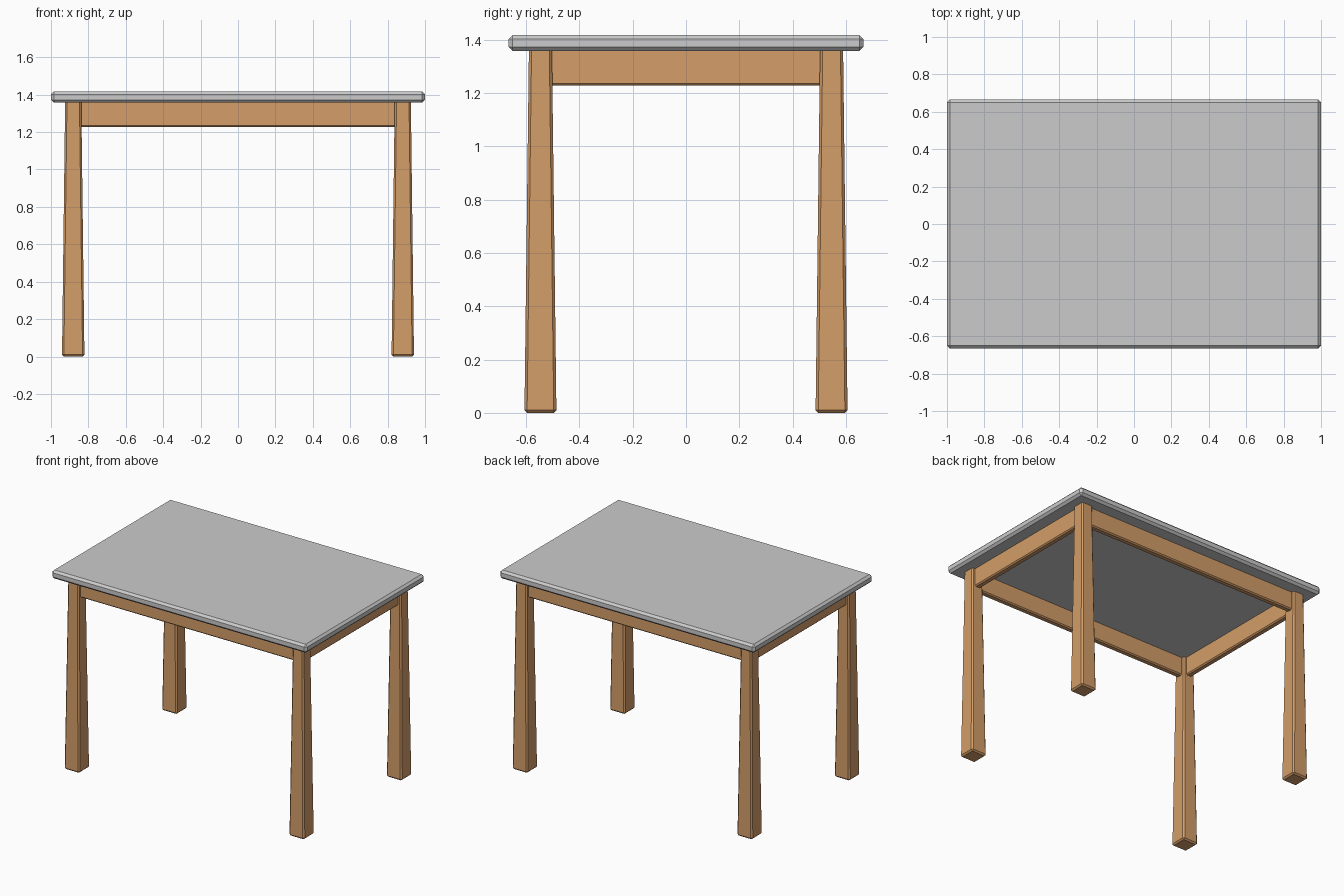
import bpy, bmesh

if "Cube" in bpy.data.objects:
    bpy.data.objects.remove(bpy.data.objects["Cube"])

wood = bpy.data.materials.new("wood")
wood.diffuse_color = (0.66, 0.34, 0.14, 1)
wood.use_nodes = True
wood.node_tree.nodes["Principled BSDF"].inputs["Base Color"].default_value = wood.diffuse_color


def box(name, lo, hi, bevel, mat=None, top_scale=1.0):
    """Chamfered box between two corners; the top can be tapered about its centre."""
    mid = [(a + b) / 2 for a, b in zip(lo, hi)]
    size = [b - a for a, b in zip(lo, hi)]
    bm = bmesh.new()
    bmesh.ops.create_cube(bm, size=1)
    for v in bm.verts:
        s = top_scale if v.co.z > 0 else 1.0
        v.co.x *= size[0] * s
        v.co.y *= size[1] * s
        v.co.z *= size[2]
    bmesh.ops.bevel(bm, geom=bm.edges[:], offset=bevel, segments=1,
                    profile=0.5, affect='EDGES')
    bmesh.ops.recalc_face_normals(bm, faces=bm.faces)
    me = bpy.data.meshes.new(name)
    bm.to_mesh(me)
    bm.free()
    ob = bpy.data.objects.new(name, me)
    ob.location = mid
    bpy.context.collection.objects.link(ob)
    if mat:
        me.materials.append(mat)
    return ob


LX, LY = 0.881, 0.546     # leg centres
UNDER, TOP = 1.357, 1.417  # underside and upper face of the table top

# Table top
box("table_top", (-1, -0.665, UNDER), (1, 0.665, TOP), 0.015)

# Tapered legs, wider at the foot
for sx, side in ((-1, "left"), (1, "right")):
    for sy, end in ((-1, "front"), (1, "back")):
        x, y, h = sx * LX, sy * LY, 0.06
        box(f"{end}_{side}_leg", (x - h, y - h, 0), (x + h, y + h, UNDER + 0.01),
            0.01, wood, top_scale=0.72)

# Apron rails running between leg centres
T = 0.022
for s, end, side in ((-1, "front", "left"), (1, "back", "right")):
    box(f"{end}_apron", (-LX, s * LY - T, 1.228), (LX, s * LY + T, UNDER + 0.01),
        0.008, wood)
    box(f"{side}_apron", (s * LX - T, -LY, 1.228), (s * LX + T, LY, UNDER + 0.01),
        0.008, wood)
